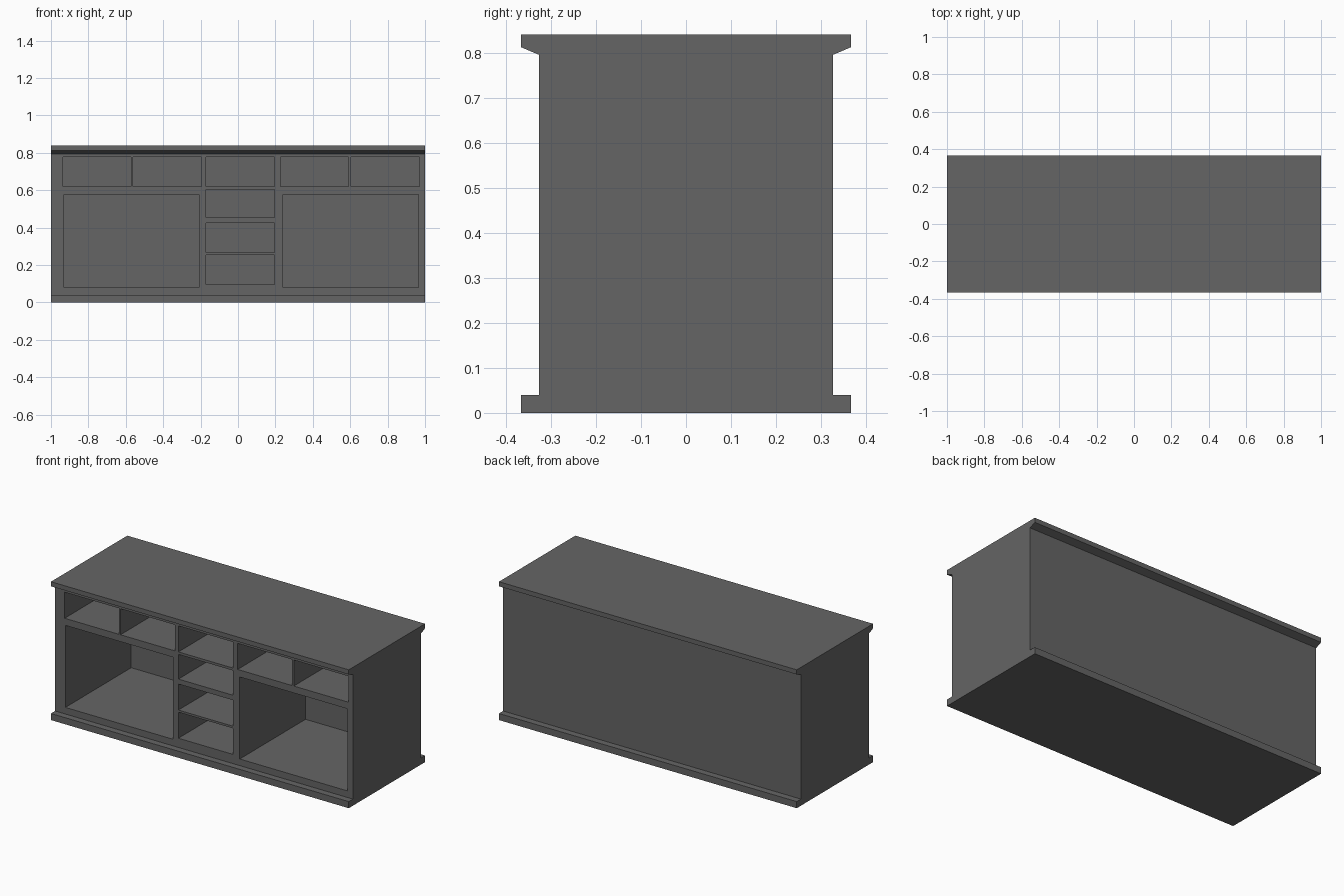
import bpy
import bmesh
from mathutils import Matrix, Vector

cube = bpy.data.objects.get("Cube")
if cube:
    bpy.data.objects.remove(cube, do_unlink=True)

GREY = (0.13, 0.13, 0.13, 1)
grey = bpy.data.materials.new("dark grey")
grey.use_nodes = True
grey.diffuse_color = GREY
grey.node_tree.nodes["Principled BSDF"].inputs["Base Color"].default_value = GREY


def make_object(name, bm):
    bmesh.ops.recalc_face_normals(bm, faces=bm.faces)
    mesh = bpy.data.meshes.new(name)
    bm.to_mesh(mesh)
    bm.free()
    mesh.materials.append(grey)
    obj = bpy.data.objects.new(name, mesh)
    bpy.context.collection.objects.link(obj)
    return obj


def add_box(bm, low, high):
    low, high = Vector(low), Vector(high)
    matrix = Matrix.Translation((low + high) / 2) @ Matrix.Diagonal((high - low).to_4d())
    bmesh.ops.create_cube(bm, size=1, matrix=matrix)


# Cabinet body: plinth, case and moulded top as one mirrored profile swept along x
half = [(0.366, 0), (0.366, 0.04), (0.326, 0.04),
        (0.326, 0.795), (0.366, 0.812), (0.366, 0.84)]
profile = half + [(-y, z) for y, z in reversed(half)]
bm = bmesh.new()
end = bm.faces.new([bm.verts.new((-1, y, z)) for y, z in profile])
swept = bmesh.ops.extrude_face_region(bm, geom=[end], use_keep_orig=True)
bmesh.ops.translate(bm, vec=(2, 0, 0),
                    verts=[v for v in swept["geom"] if isinstance(v, bmesh.types.BMVert)])
cabinet = make_object("cabinet", bm)

# Openings as (left, right, bottom, top)
centre = (-0.172, 0.195)
columns = [(-0.936, -0.571), (-0.561, -0.194), centre, (0.226, 0.592), (0.603, 0.971)]
openings = [(a, b, 0.62, 0.778) for a, b in columns]
openings += [(*centre, a, b) for a, b in [(0.455, 0.605), (0.267, 0.425), (0.096, 0.254)]]
openings += [(a, b, 0.08, 0.578) for a, b in [(-0.931, -0.208), (0.24, 0.964)]]

bm = bmesh.new()
for left, right, bottom, top in openings:
    add_box(bm, (left, -0.5, bottom), (right, 0.305, top))
cutter = make_object("openings_cutter", bm)
cutter.hide_render = True

# Cut the compartments, then drop the cutter
cut = cabinet.modifiers.new("compartments", "BOOLEAN")
cut.operation = "DIFFERENCE"
cut.solver = "EXACT"
cut.object = cutter
bpy.context.view_layer.objects.active = cabinet
cabinet.select_set(True)
bpy.ops.object.modifier_apply(modifier=cut.name)
bpy.data.objects.remove(cutter, do_unlink=True)
